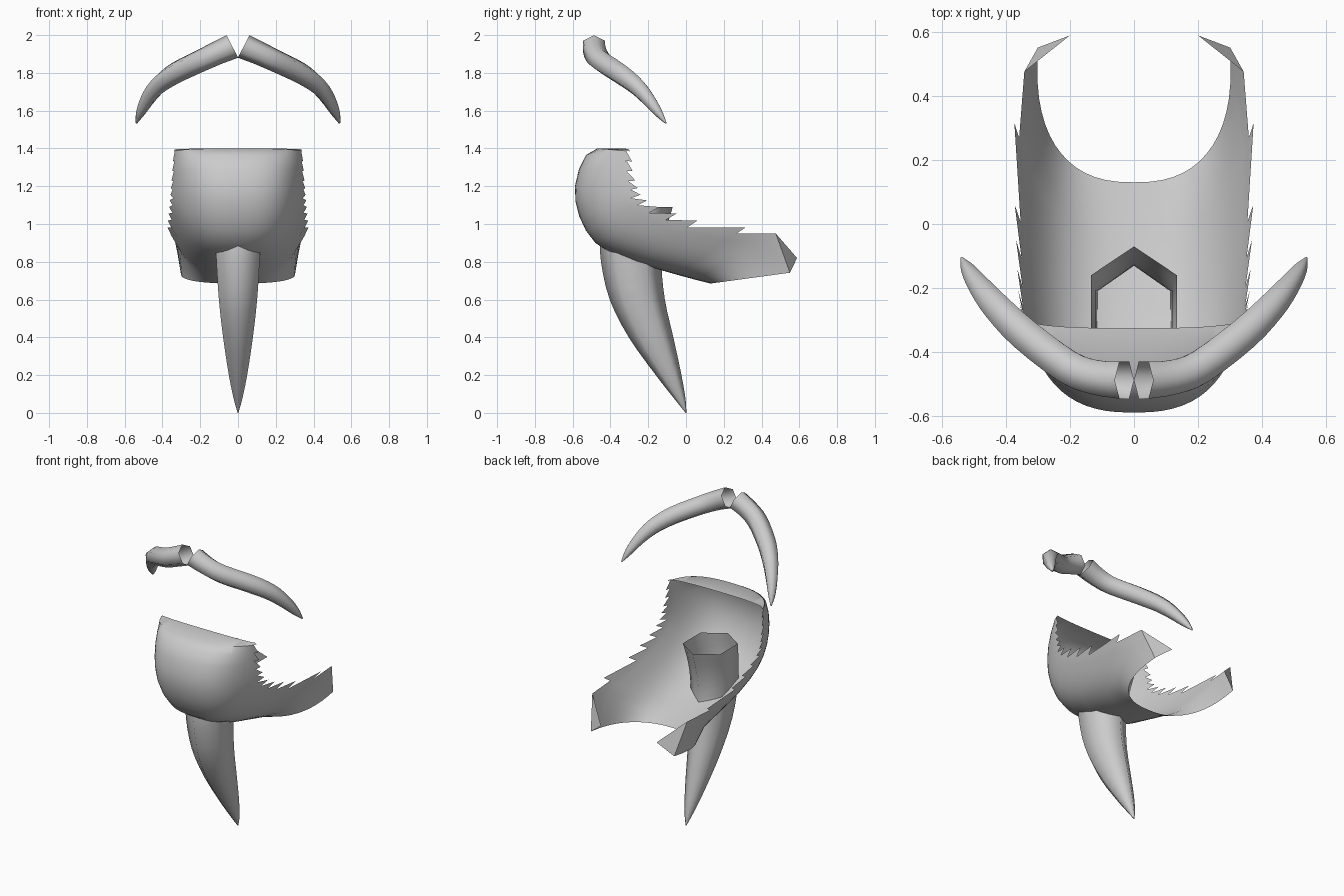
import bpy, bmesh, math
from mathutils import Vector

if "Cube" in bpy.data.objects:
    bpy.data.objects.remove(bpy.data.objects["Cube"])


def finish(name, bm, angle=40):
    bmesh.ops.remove_doubles(bm, verts=bm.verts, dist=1e-4)
    bmesh.ops.recalc_face_normals(bm, faces=bm.faces)
    me = bpy.data.meshes.new(name)
    bm.to_mesh(me)
    bm.free()
    ob = bpy.data.objects.new(name, me)
    bpy.context.collection.objects.link(ob)
    bpy.ops.object.select_all(action='DESELECT')
    bpy.context.view_layer.objects.active = ob
    ob.select_set(True)
    bpy.ops.object.shade_smooth_by_angle(angle=math.radians(angle))
    return ob


def smooth(keys, n):
    """Catmull-Rom interpolation of equal-length tuples."""
    keys = [Vector(k) for k in keys]
    k = [2 * keys[0] - keys[1]] + keys + [2 * keys[-1] - keys[-2]]
    out = []
    for i in range(1, len(k) - 2):
        for j in range(n):
            t = j / n
            a, b, c, d = k[i - 1:i + 3]
            out.append(0.5 * (2 * b + (c - a) * t + (2 * a - 5 * b + 4 * c - d) * t * t
                              + (3 * b - a - 3 * c + d) * t ** 3))
    return out + [keys[-1]]


def skin(name, rings):
    bm = bmesh.new()
    vs = [[bm.verts.new(p) for p in r] for r in rings]
    n = len(vs[0])
    for a, b in zip(vs, vs[1:]):
        for i in range(n):
            bm.faces.new((a[i], a[(i + 1) % n], b[(i + 1) % n], b[i]))
    return finish(name, bm, 85)


HEX = [math.pi / 3 * i for i in range(6)]

# Chin horn: hexagonal tapering tube (z, centre y, x radius, y radius)
keys = [(1.09, -.25, .155, .18), (.95, -.282, .14, .172), (.8, -.29, .132, .16),
        (.6, -.258, .117, .146), (.4, -.185, .091, .118), (.2, -.092, .056, .068),
        (.07, -.03, .025, .028), (0, 0, .002, .002)]
skin("chin_horn", [[(k[2] * math.sin(a), k[1] + k[3] * math.cos(a), k[0]) for a in HEX]
                   for k in smooth(keys, 3)])

# Pair of brow horns swept along a curved path (x, y, z, radius)
keys = [(.03, -.487, 1.94, .067), (.11, -.48, 1.905, .062), (.2, -.45, 1.863, .06),
        (.335, -.35, 1.797, .058), (.42, -.268, 1.735, .051), (.475, -.203, 1.665, .04),
        (.515, -.146, 1.59, .025), (.538, -.106, 1.533, .004)]
path = smooth(keys, 3)
for side, s in (("right", 1), ("left", -1)):
    rings = []
    for i, p in enumerate(path):
        q0, q1 = path[max(i - 1, 0)], path[min(i + 1, len(path) - 1)]
        tan = (q1 - q0).to_3d().normalized()
        if i == 0:
            tan = Vector((.89, .0, -.45))
        out = tan.cross(Vector((0, 0, 1))).normalized()
        up = out.cross(tan)
        ring = [p.to_3d() + p[3] * (up * math.cos(a) + out * math.sin(a)) for a in HEX]
        rings.append([(s * v.x, v.y, v.z) for v in ring])
    skin(side + "_brow_horn", rings)

# Jaw shell: centre line (y, z) and rim (x, y, z) per station, front lip to back
stations = [
    (-.325, 1.40, .34, -.30, 1.395), (-.47, 1.40, .342, -.297, 1.385),
    (-.53, 1.365, .345, -.285, 1.33), (-.567, 1.29, .348, -.282, 1.28),
    (-.588, 1.20, .352, -.268, 1.23), (-.585, 1.12, .356, -.255, 1.19),
    (-.565, 1.04, .358, -.24, 1.155), (-.53, .965, .362, -.205, 1.125),
    (-.48, .90, .364, -.14, 1.09), (-.40, .848, .368, -.05, 1.055),
    (-.27, .795, .372, .06, 1.018), (-.05, .732, .373, .315, .982),
    (.05, .705, .342, .475, .95), (.13, .685, .30, .55, .742)]
BASE = .31
params = [i / 14 * .95 for i in range(14)] + [.93, 1]
bm = bmesh.new()
for s in (1, -1):
    grid = []
    for cy, cz, rx, ry, rz in stations:
        row = []
        for u in params:
            a = u * math.pi / 2
            w = 1 - max(math.cos(a), 0) ** .78
            # rounded section that flares outward at the rim
            x = BASE * math.sin(a) ** .8 + (rx - BASE) * u ** 5
            row.append(bm.verts.new((s * x, cy + (ry - cy) * w, cz + (rz - cz) * w)))
        grid.append(row)
    last = len(stations) - 2
    for i, (a, b) in enumerate(zip(grid, grid[1:])):
        for j in range(len(params) - 2):
            bm.faces.new((a[j], a[j + 1], b[j + 1], b[j]))
        # stepped saw-tooth rim: each strip ends in a level point
        lo, hi = a[-2].co, a[-1].co
        if i == last:
            f = 1
        elif i < 6:
            f = .35
        else:
            f = min(max((b[-1].co.z - lo.z) / (hi.z - lo.z), .1), .9)
        top = a[-1] if f == 1 else bm.verts.new(lo.lerp(hi, f))
        bm.faces.new((a[-2], top, b[-1], b[-2]))
    # inward folded rear tip
    tip = bm.verts.new((s * .2, .588, .82))
    bm.faces.new((grid[-2][-1], tip, grid[-1][-1]))
loose = [v for v in bm.verts if not v.link_faces]
bmesh.ops.delete(bm, geom=loose, context='VERTS')
finish("jaw_shell", bm, 50)
